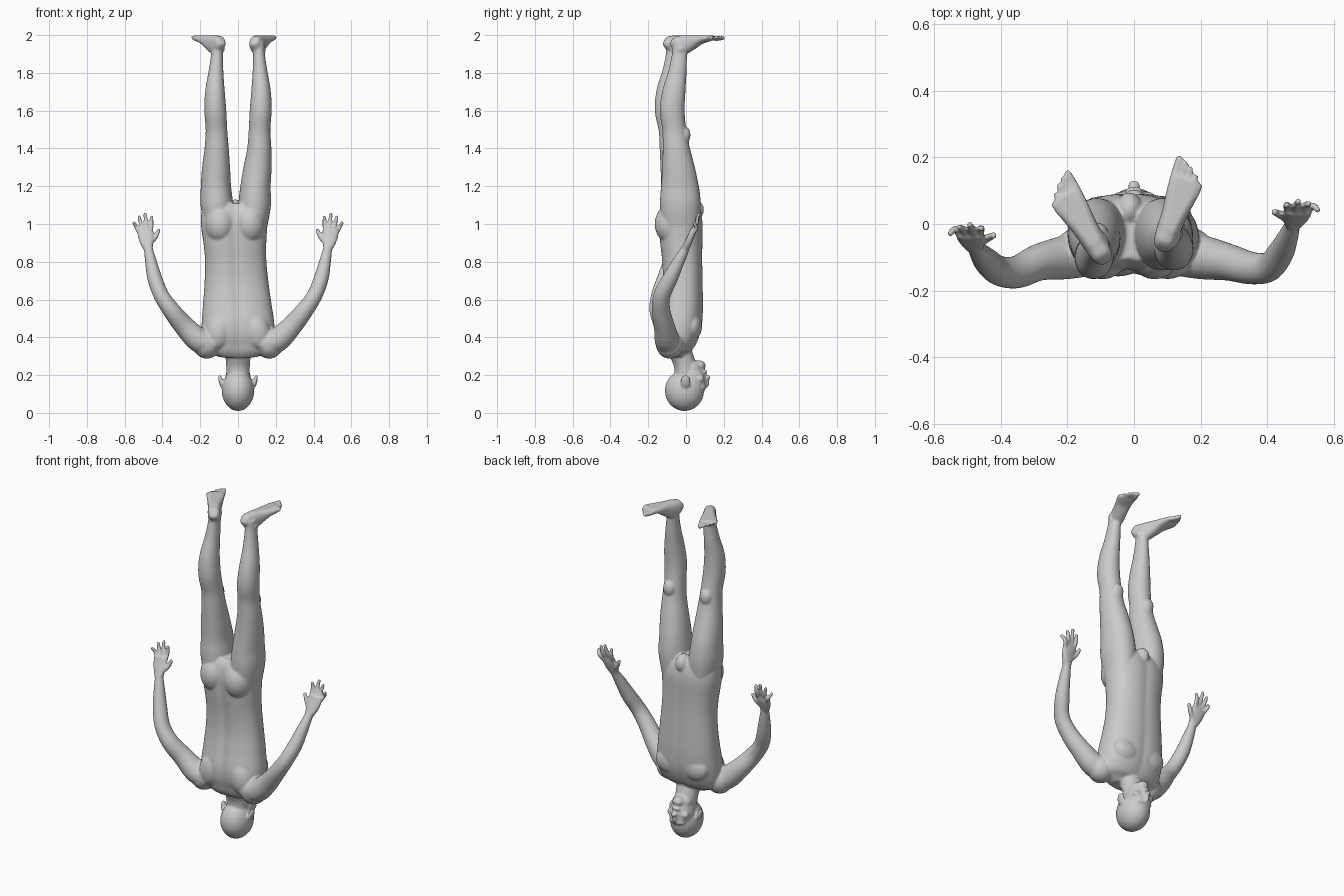
import bpy, bmesh, math
from mathutils import Vector, Matrix

bm = bmesh.new()
Y, Z = Vector((0, 1, 0)), Vector((0, 0, 1))


def spline(pts, sub=4):
    """Catmull-Rom through rows (x, y, z, half width, half depth)."""
    out = []
    for i in range(len(pts) - 1):
        rows = [pts[max(i - 1, 0)], pts[i], pts[i + 1], pts[min(i + 2, len(pts) - 1)]]
        for k in range(sub):
            t = k / sub
            out.append([0.5 * (2 * b + (c - a) * t + (2 * a - 5 * b + 4 * c - d) * t * t
                               + (3 * b - a - 3 * c + d) * t ** 3) for a, b, c, d in zip(*rows)])
    return out + [list(pts[-1])]


def tube(pts, ref=Y, n=2.0, groove=0.0, top=None, seg=32):
    """Loft super-elliptic rings along a smooth path and cap the ends."""
    rows, rings = spline(pts), []
    for i, (x, y, z, a, b) in enumerate(rows):
        t = (Vector(rows[min(i + 1, len(rows) - 1)][:3]) - Vector(rows[max(i - 1, 0)][:3])).normalized()
        u = ref.cross(t).normalized()
        v = t.cross(u)
        ring = []
        for k in range(seg):
            ang = 2 * math.pi * k / seg
            c, s = math.cos(ang), math.sin(ang)
            px = a * math.copysign(abs(c) ** (2 / n), c)
            py = b * math.copysign(abs(s) ** (2 / n), s)
            py *= 1 - groove * math.exp(-(px / 0.025) ** 2) * (1 if s < 0 else 0.4)
            p = Vector((x, y, z)) + u * px + v * py
            if top is not None:
                p.z = min(p.z, top)
            ring.append(bm.verts.new(p))
        rings.append(ring)
    for r, q in zip(rings, rings[1:]):
        for k in range(seg):
            bm.faces.new((r[k], r[(k + 1) % seg], q[(k + 1) % seg], q[k]))
    bm.faces.new(rings[0][::-1])
    bm.faces.new(rings[-1])


def ball(c, r, tilt=0.0, axis='X'):
    m = Matrix.Translation(c) @ Matrix.Rotation(math.radians(tilt), 4, axis) @ Matrix.Diagonal((*r, 1))
    bmesh.ops.create_uvsphere(bm, u_segments=24, v_segments=16, radius=1, matrix=m)


def digit(base, mid, tip, r):
    tube([(*base, r, r), (*mid, r, r), (*tip, r * .85, r * .85)], seg=12,
         ref=Y if abs(tip[2] - base[2]) > .03 else Z)
    ball(tip, (r * .88,) * 3)


# Torso, inverted: shoulders low, hips high, with a spine groove
tube([(0, -.06, .295, .10, .045), (0, -.06, .33, .165, .075), (0, -.05, .38, .19, .105),
      (0, -.038, .46, .193, .122), (-.004, -.025, .56, .183, .117), (-.008, -.018, .68, .170, .108),
      (-.012, -.02, .80, .162, .108), (-.016, -.025, .90, .166, .114), (-.02, -.028, 1.0, .176, .118),
      (-.018, -.03, 1.07, .172, .105), (-.016, -.03, 1.11, .15, .08)], n=2.35, groove=.1, seg=64)
# Neck
tube([(0, .0, .17, .06, .06), (0, -.005, .25, .063, .058), (0, -.025, .31, .069, .06),
      (0, -.05, .38, .085, .07)])
ball((-.014, .045, 1.075), (.04, .05, .055))

# Head: skull, face, brow, chin, nose and lips
ball((0, -.008, .118), (.086, .104, .108))
ball((0, .03, .165), (.07, .077, .105))
ball((0, .088, .135), (.05, .02, .014))
ball((0, .07, .25), (.034, .034, .028))
ball((0, .035, .235), (.057, .05, .045))
ball((0, .108, .168), (.011, .015, .032), 14)
ball((0, .115, .187), (.019, .016, .012))
ball((0, .1, .217), (.026, .012, .012))

for s in (-1, 1):
    # Ears, eyes and cheekbones
    ball((s * .09, -.002, .165), (.012, .026, .037), s * 14, 'Y')
    ball((s * .032, .087, .155), (.015, .013, .01))
    ball((s * .042, .075, .18), (.025, .022, .022))
    # Buttocks, chest and shoulder blades
    ball((s * .078 - .016, -.078, 1.0), (.082, .088, .105))
    ball((s * .083, .035, .46), (.088, .05, .075))
    ball((s * .1, -.11, .43), (.07, .055, .1), s * -15, 'Y')
    ball((s * .165, -.085, .365), (.075, .075, .078))
    # Leg
    h, d = -.012, s * .016
    tube([(s * .09 + h, -.03, .98, .075, .1), (s * .1 + h, -.03, 1.1, .086, .108),
          (s * .105 + h, -.033, 1.2, .08, .1), (s * .11 - .006, -.045 + d * .3, 1.3, .074, .086),
          (s * .113, -.06 + d * .5, 1.4, .064, .072), (s * .114, -.072 + d * .6, 1.5, .057, .063),
          (s * .12, -.086 + d * .8, 1.6, .058, .066), (s * .122, -.08 + d, 1.7, .052, .061),
          (s * .117, -.062 + d, 1.8, .04, .049), (s * .111, -.05 + d, 1.9, .031, .04),
          (s * .108, -.045 + d, 1.96, .033, .043)], n=2.1)
    ball((s * .115, -.012 + d * .6, 1.47), (.036, .026, .045))
    # Ankle bones
    for e in (-1, 1):
        ball((s * .109 + e * .026, -.046 + d, 1.925), (.013, .015, .018))
    # Foot with flat sole and five toes
    heel = Vector((-.086, -.108, 0)) if s < 0 else Vector((.084, -.072, 0))
    toe = Vector((-.225, .115, 0)) if s < 0 else Vector((.17, .165, 0))
    f = toe - heel
    side = Vector((f.y, -f.x, 0)).normalized() * s
    prof = [(0, .018, .02, 1.972), (.05, .030, .034, 1.965), (.22, .036, .052, 1.95),
            (.42, .038, .042, 1.962), (.62, .045, .026, 1.977), (.8, .05, .018, 1.984), (.88, .045, .013, 1.987)]
    tube([(*(heel + f * k).to_2d(), z, a, b) for k, a, b, z in prof], ref=Z, n=2.4, top=1.999)
    for i in range(5):
        o = side * (-.037 + .0188 * i)
        b, t = heel + f * (.8 - .025 * i) + o, heel + f * (1.06 - .012 * i - .011 * i * i) + o * 1.12
        r = .0135 if i == 0 else .0105
        b.z = t.z = 1.998 - r
        digit(b, (b + t) / 2 - Z * .003, t, r)
    # Arm
    w = .0 if s > 0 else -.07
    e = .0 if s > 0 else -.012
    tube([(s * .13, -.085, .37, .065, .07), (s * .205, -.1, .385, .066, .066),
          (s * .285, -.115, .46, .055, .055), (s * .35, -.132 + e, .54, .047, .049),
          (s * .405, -.128 + e, .62, .041, .045), (s * .44, -.085 + w * .4, .71, .039, .041),
          (s * .461, -.04 + w * .7, .80, .031, .032), (s * .476, .0 + w, .875, .023, .021)])
    # Palm
    tube([(s * .474, -.005 + w, .865, .023, .02), (s * .483, .013 + w, .905, .036, .019),
          (s * .489, .03 + w, .945, .043, .017), (s * .492, .038 + w, .975, .04, .013)], n=2.4)
    # Fingers and thumb
    for bx, bz, tx, tz, ty in ((.459, .96, .457, 1.035, .056), (.481, .965, .492, 1.052, .068),
                               (.503, .962, .524, 1.036, .06), (.521, .95, .55, 1.005, .042)):
        digit((s * bx, .036 + w, bz), (s * (bx + tx) / 2, .055 + w, (bz + tz) / 2),
              (s * tx, ty + w, tz), .0112)
    digit((s * .463, .012 + w, .9), (s * .437, .028 + w, .93), (s * .421, .036 + w, .965), .0125)

bmesh.ops.recalc_face_normals(bm, faces=bm.faces)
mesh = bpy.data.meshes.new("human_figure")
bm.to_mesh(mesh)
bm.free()
body = bpy.data.objects.new("human_figure", mesh)
bpy.context.collection.objects.link(body)

# Fuse all the forms into one skin and soften the joins
fuse = body.modifiers.new("fuse", 'REMESH')
fuse.mode = 'VOXEL'
fuse.voxel_size = .006
fuse.use_smooth_shade = True
soft = body.modifiers.new("soften", 'SMOOTH')
soft.factor = .5
soft.iterations = 5
